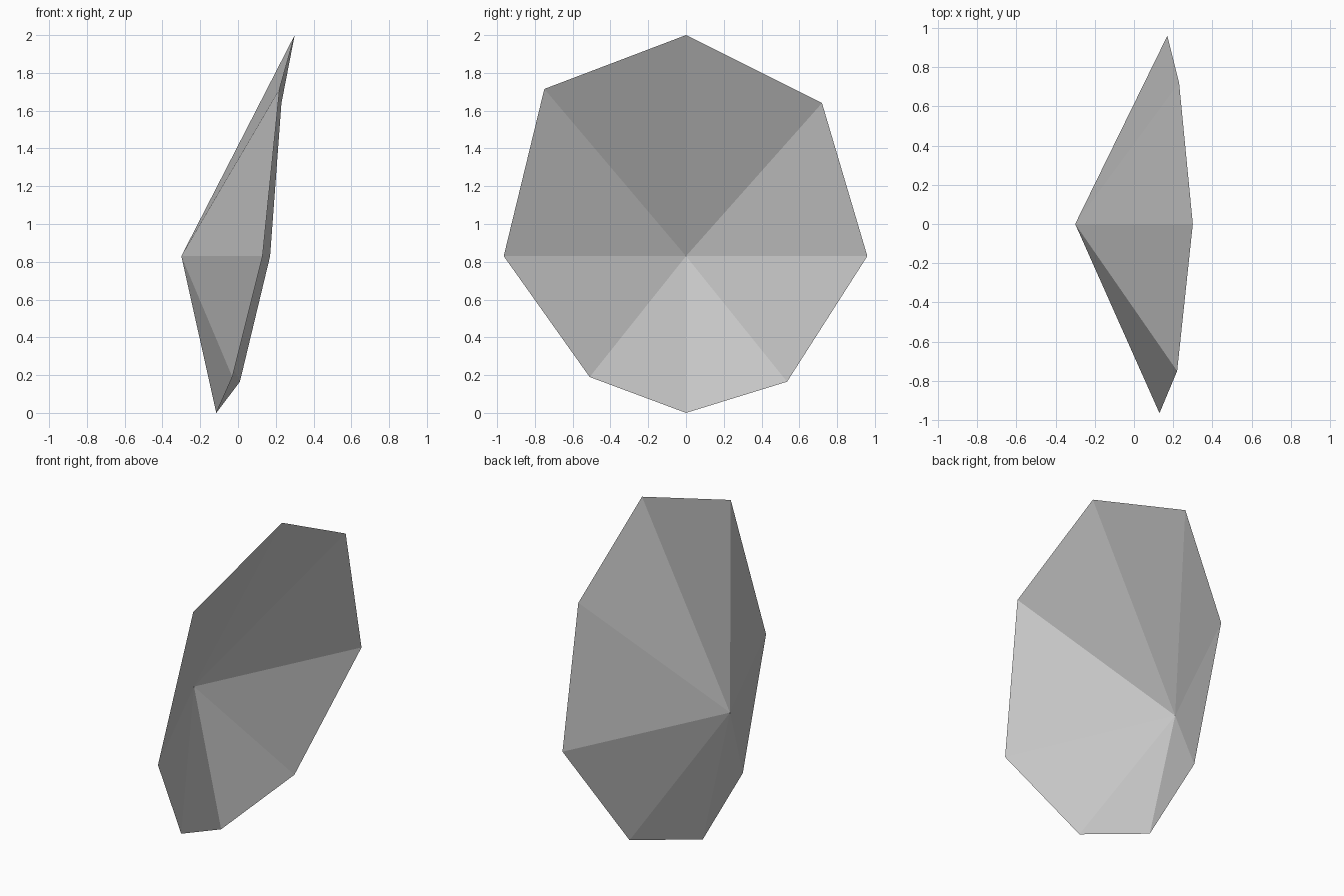
import bpy
import bmesh

cube = bpy.data.objects.get("Cube")
if cube:
    bpy.data.objects.remove(cube, do_unlink=True)

# Plain grey surface
grey = bpy.data.materials.new("grey")
grey.use_nodes = True
colour = (0.6, 0.6, 0.6, 1)
grey.diffuse_color = colour
grey.node_tree.nodes["Principled BSDF"].inputs["Base Color"].default_value = colour

# Uneven eight-sided rim, listed from the top round through +y
tip = (-0.30, 0, 0.83)
rim = [
    (0.30, 0, 2.00),
    (0.23, 0.72, 1.64),
    (0.17, 0.96, 0.83),
    (0.01, 0.535, 0.165),
    (-0.115, 0, 0),
    (-0.03, -0.51, 0.19),
    (0.13, -0.965, 0.83),
    (0.22, -0.75, 1.715),
]

# Open shallow cone: one flat facet from each rim edge to the tip
bm = bmesh.new()
apex = bm.verts.new(tip)
ring = [bm.verts.new(p) for p in rim]
for i, v in enumerate(ring):
    bm.faces.new((apex, v, ring[(i + 1) % len(ring)]))

mesh = bpy.data.meshes.new("faceted_dish")
bm.to_mesh(mesh)
bm.free()
mesh.materials.append(grey)
dish = bpy.data.objects.new("faceted_dish", mesh)
bpy.context.collection.objects.link(dish)
